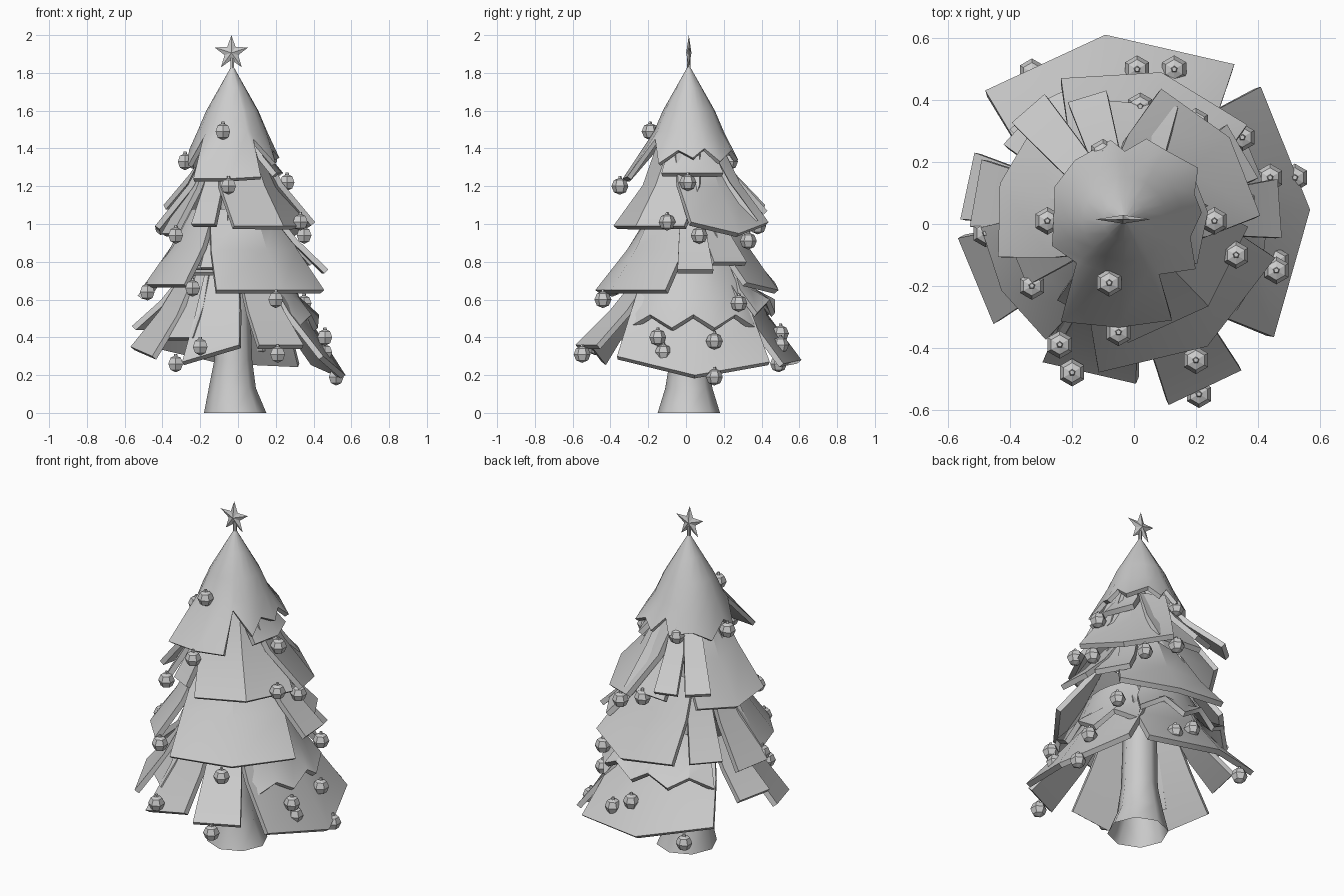
import bpy, bmesh, math
from mathutils import Vector

cube = bpy.data.objects.get("Cube")
if cube:
    bpy.data.objects.remove(cube)

grey = bpy.data.materials.new("plain grey")
grey.use_nodes = True
color = (0.6, 0.6, 0.6, 1)
grey.diffuse_color = color
grey.node_tree.nodes["Principled BSDF"].inputs["Base Color"].default_value = color

AXIS = Vector((-0.03, 0.015, 0))


def polar(angle, radius, z):
    a = math.radians(angle)
    return AXIS + Vector((radius * math.cos(a), radius * math.sin(a), z))


def finish(name, bm, smooth=None, thickness=0):
    mesh = bpy.data.meshes.new(name)
    bm.to_mesh(mesh)
    bm.free()
    obj = bpy.data.objects.new(name, mesh)
    bpy.context.collection.objects.link(obj)
    mesh.materials.append(grey)
    bpy.ops.object.select_all(action='DESELECT')
    obj.select_set(True)
    bpy.context.view_layer.objects.active = obj
    if thickness:
        solid = obj.modifiers.new("thickness", 'SOLIDIFY')
        solid.thickness = thickness
        solid.offset = -1
        bpy.ops.object.modifier_apply(modifier=solid.name)
    if smooth:
        bpy.ops.object.shade_smooth_by_angle(angle=math.radians(smooth))
    return obj


def grid_faces(bm, rows, closed=False):
    for low, high in zip(rows, rows[1:]):
        count = len(low)
        for i in range(count if closed else count - 1):
            j = (i + 1) % count
            bm.faces.new((low[i], low[j], high[j], high[i]))


def branch(name, angle, width, radius, z_low, r_top, z_top, lift=0, roll=0, zig=0):
    """Thick sloping plate wrapped around the trunk axis."""
    bm = bmesh.new()
    a = math.radians(angle)
    out, side = Vector((math.cos(a), math.sin(a), 0)), Vector((-math.sin(a), math.cos(a), 0))
    cols = 6 if zig else 2 if width > 0.32 else 1
    rows = []
    for t in (1, 0.5, 0):
        half = width * (0.6 + 0.4 * t) / 2
        r = r_top + (radius - r_top) * t - (0.02 if t == 0.5 else 0)
        row = []
        for i in range(cols + 1):
            s = 2 * i / cols - 1
            offset = s * half
            depth = 0.12 * r + 0.88 * math.sqrt(max(r * r - offset * offset, 0.005))
            z = z_top + (z_low - z_top) * t + t * (lift * s * s + roll * s)
            if t == 1:
                z += zig * (i % 2)
            row.append(bm.verts.new(AXIS + out * depth + side * offset + Vector((0, 0, z))))
        rows.append(row)
    grid_faces(bm, rows)
    return finish(name, bm, 35, 0.03)


# Flared hollow trunk running up inside the branches
bm = bmesh.new()
rows = []
for r, z, shift in ((0.165, 0, 0.015), (0.125, 0.13, 0), (0.1, 0.28, 0.005),
                    (0.09, 0.7, 0), (0.03, 1.5, 0)):
    rows.append([bm.verts.new(polar(45 * i, r, z) + Vector((shift, 0, 0))) for i in range(8)])
grid_faces(bm, rows, True)
bm.faces.new(rows[-1])
finish("trunk", bm, 50)

# Crown: cone with a ragged hem of angle, radius, height
hem = [(-122, .39, 1.24), (-93, .35, 1.24), (-65, .36, 1.25), (-58, .21, 1.45),
       (-35, .28, 1.32), (-15, .22, 1.39), (5, .25, 1.35), (20, .24, 1.4),
       (35, .29, 1.33), (60, .26, 1.39), (75, .27, 1.34), (90, .22, 1.42),
       (100, .26, 1.34), (130, .25, 1.36), (155, .25, 1.3), (180, .23, 1.39),
       (200, .25, 1.31), (222, .21, 1.45)]
bm = bmesh.new()
rows = [[bm.verts.new(polar(*point)) for point in hem]]
rows += [[bm.verts.new(polar(a, r, z)) for a, _, _ in hem]
         for r, z in ((0.185, 1.49), (0.138, 1.6), (0.07, 1.72), (0.008, 1.83))]
grid_faces(bm, rows, True)
bm.faces.new(rows[-1])
finish("crown", bm, 50, 0.025)

# Branch tiers: each plate is angle, width, outer radius, lower height, corner lift, roll
tiers = {
    "upper_branch": (0.14, 1.42, [
        (-46, .54, .39, .99, 0, 0), (38, .52, .43, .95, .06, 0), (85, .28, .4, 1.02, 0, 0),
        (107, .13, .42, 1.07, 0, 0), (131, .14, .48, 1.1, 0, 0), (164, .46, .42, .96, .03, 0),
        (-158, .16, .38, .95, 0, 0), (-118, .14, .34, 1.0, 0, 0)]),
    "middle_branch": (0.22, 1.08, [
        (-57, .68, .49, .65, 0, 0), (4, .19, .51, .76, 0, 0), (30, .2, .45, .8, 0, 0),
        (76, .62, .49, .65, .04, 0), (137, .18, .46, .68, 0, 0), (-150, .42, .46, .68, 0, 0),
        (-108, .14, .34, .77, 0, 0), (170, .22, .5, .62, 0, 0)]),
    "lower_branch": (0.27, 0.73, [
        (-103, .31, .53, .315, 0, .045), (-64.5, .26, .615, .36, 0, 0),
        (-157.5, .3, .54, .325, 0, -.025), (168, .22, .53, .46, 0, 0),
        (-133, .24, .45, .4, 0, 0)]),
}
for name, (r_top, z_top, plates) in tiers.items():
    for angle, width, radius, z_low, lift, roll in plates:
        branch(name, angle, width, radius, z_low, r_top, z_top, lift, roll)

# Small layer under the crown
branch("under_crown", 5, 0.33, 0.27, 1.27, 0.16, 1.45)

# Wide folded lower skirts, each with a ragged upper layer
for angle, z_low, lift, roll in ((3, 0.2, 0.085, -0.015), (96, 0.28, 0.035, 0.055)):
    branch("lower_skirt", angle, 0.81, 0.6, z_low, 0.28, 0.76, lift, roll)
    branch("skirt_layer", angle, 0.68, 0.46, z_low + 0.25, 0.29, 0.78, zig=0.07)

# Hanging baubles with a tiny cap
baubles = [(-.08, -.19, 1.49), (-.05, -.35, 1.2), (.26, .01, 1.22), (-.28, .01, 1.33),
           (-.1, .23, 1.33), (.33, -.1, 1.01), (.35, .07, .94), (-.33, -.2, .94),
           (-.24, -.39, .66), (-.48, -.03, .64), (.2, -.44, .6), (.46, -.15, .4),
           (.52, .15, .19), (.21, -.55, .31), (-.2, -.48, .35), (-.33, .49, .26),
           (.01, .5, .42), (.35, .28, .58), (.2, .33, .91), (.02, .38, .99), (.13, .5, .36),
           (.46, -.12, .32), (.44, .15, .38)]
for place in baubles:
    bm = bmesh.new()
    bmesh.ops.create_uvsphere(bm, u_segments=6, v_segments=4, radius=0.045)
    cap = bmesh.ops.create_cone(bm, cap_ends=True, segments=5, radius1=0.012,
                                radius2=0.008, depth=0.016)["verts"]
    bmesh.ops.translate(bm, verts=cap, vec=(0, 0, 0.045))
    bmesh.ops.translate(bm, verts=bm.verts, vec=place)
    finish("bauble", bm)

# Star on a short stem
bm = bmesh.new()
stem = bmesh.ops.create_cone(bm, cap_ends=True, segments=6, radius1=0.01, radius2=0.01, depth=0.08)
bmesh.ops.translate(bm, verts=stem["verts"], vec=AXIS + Vector((0, 0, 1.84)))
middle = AXIS + Vector((-0.005, 0, 1.906))
rim = []
for i in range(10):
    a = math.pi / 2 + i * math.pi / 5
    r = 0.038 if i % 2 else 0.094
    rim.append(bm.verts.new(middle + Vector((r * math.cos(a), 0, r * math.sin(a)))))
for y in (-0.014, 0.014):
    hub = bm.verts.new(middle + Vector((0, y, 0)))
    for i in range(10):
        bm.faces.new((rim[i], rim[(i + 1) % 10], hub))
bmesh.ops.recalc_face_normals(bm, faces=bm.faces)
finish("star", bm)
